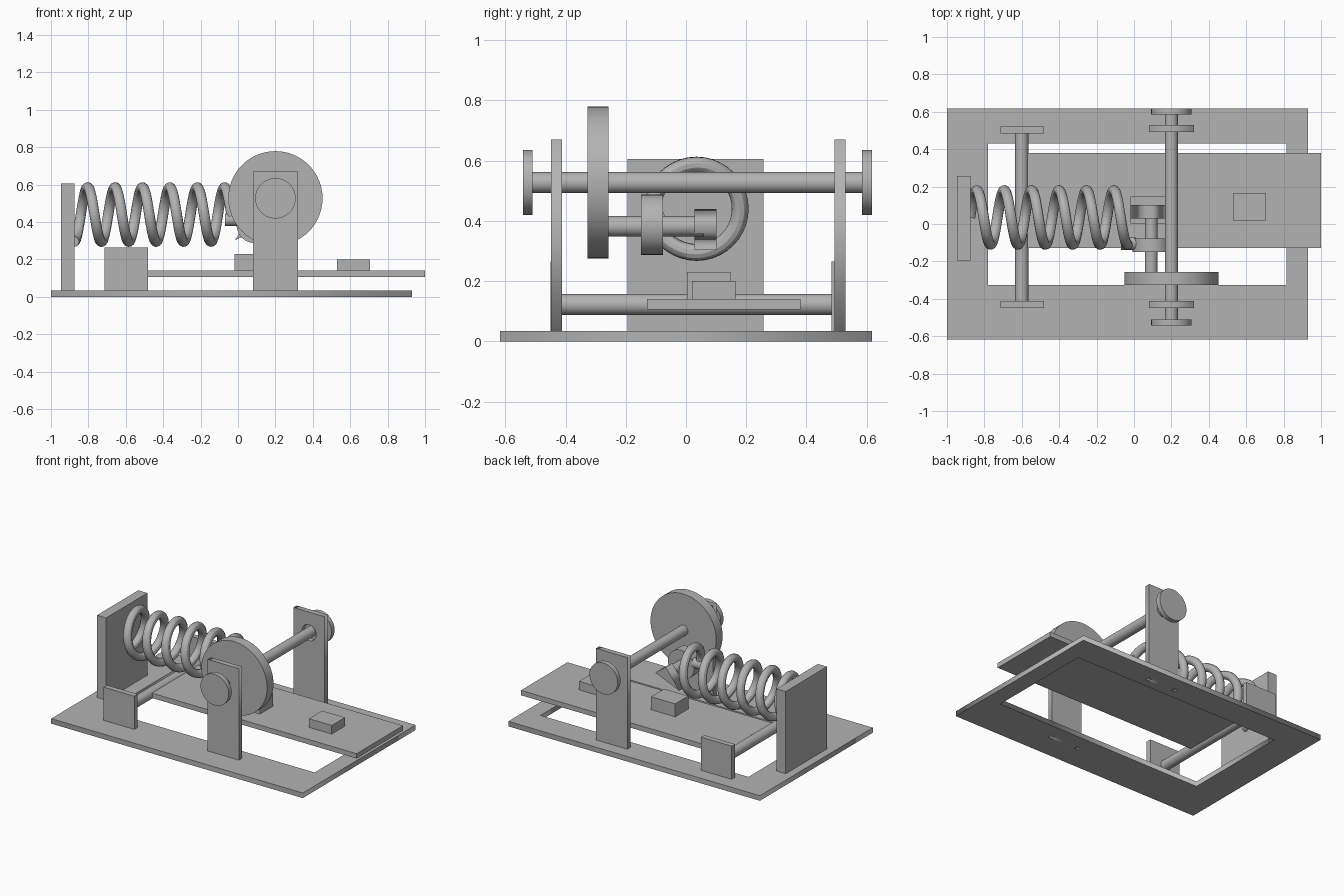
import bpy, bmesh, math
from math import pi, sin, cos

cube = bpy.data.objects.get("Cube")
if cube:
    bpy.data.objects.remove(cube, do_unlink=True)

# Single flat grey
GREY = (0.45, 0.45, 0.45, 1)
grey = bpy.data.materials.new("plain grey")
grey.use_nodes = True
grey.diffuse_color = GREY
grey.node_tree.nodes["Principled BSDF"].inputs["Base Color"].default_value = GREY


def select(ob):
    bpy.ops.object.select_all(action='DESELECT')
    ob.select_set(True)
    bpy.context.view_layer.objects.active = ob


def box(name, x, y, z):
    """Box from (min, max) pairs."""
    bpy.ops.mesh.primitive_cube_add(size=1)
    ob = bpy.context.object
    ob.name = name
    ob.location = [(a + b) / 2 for a, b in (x, y, z)]
    ob.scale = [b - a for a, b in (x, y, z)]
    bpy.ops.object.transform_apply(location=False, rotation=False)
    ob.data.materials.append(grey)
    return ob


def rod(name, radius, x, z, y):
    """Cylinder along y between the pair y."""
    bpy.ops.mesh.primitive_cylinder_add(
        vertices=64, radius=radius, depth=y[1] - y[0],
        location=(x, (y[0] + y[1]) / 2, z), rotation=(pi / 2, 0, 0))
    ob = bpy.context.object
    ob.name = name
    bpy.ops.object.shade_smooth_by_angle()
    ob.data.materials.append(grey)
    return ob


def curve_mesh(name, splines, cyclic, fill='BOTH', dims='2D', extrude=0, bevel=0):
    """Polyline curve turned into a mesh."""
    cu = bpy.data.curves.new(name, 'CURVE')
    cu.dimensions = dims
    if dims == '2D':
        cu.fill_mode = fill
    else:
        cu.fill_mode = 'FULL'
        cu.use_fill_caps = True
        cu.bevel_depth = bevel
        cu.bevel_resolution = 4
    cu.extrude = extrude
    for pts in splines:
        s = cu.splines.new('POLY')
        s.points.add(len(pts) - 1)
        for p, co in zip(s.points, pts):
            p.co = (*co, 0, 1) if len(co) == 2 else (*co, 1)
        s.use_cyclic_u = cyclic
    ob = bpy.data.objects.new(name, cu)
    bpy.context.collection.objects.link(ob)
    select(ob)
    bpy.ops.object.convert(target='MESH')
    ob = bpy.context.object
    ob.name = name
    ob.data.materials.clear()
    ob.data.materials.append(grey)
    return ob


def rect(x0, x1, y0, y1):
    return [(x0, y0), (x1, y0), (x1, y1), (x0, y1)]


# Base frame with rectangular opening
frame = curve_mesh("base_frame",
                   [rect(-1, 0.93, -0.618, 0.618), rect(-0.78, 0.815, -0.325, 0.43)],
                   True, extrude=0.0175)
frame.location.z = 0.0175

# Spring anchor plate
box("anchor_plate", (-0.945, -0.875), (-0.195, 0.257), (0.03, 0.605))

# Low posts and the hinge shaft between them
for side, y in (("front", (-0.45, -0.413)), ("back", (0.483, 0.52))):
    box(side + "_low_post", (-0.715, -0.48), y, (0, 0.265))
rod("hinge_shaft", 0.035, -0.6, 0.122, (-0.43, 0.5))

# Swinging tray with two blocks
box("tray", (-0.6, 1.0), (-0.129, 0.38), (0.106, 0.14))
box("tray_end_block", (0.53, 0.705), (0.02, 0.165), (0.14, 0.2))
box("tray_middle_block", (-0.02, 0.165), (0.003, 0.147), (0.14, 0.23))

# Tall posts with clearance holes, the drive shaft and its end knobs
AX, AZ = 0.2, 0.527
hole = [(AX + 0.055 * cos(i * pi / 24), AZ + 0.055 * sin(i * pi / 24)) for i in range(48)]
for side, y in (("front", -0.43), ("back", 0.511)):
    post = curve_mesh(side + "_tall_post", [rect(0.08, 0.32, 0, 0.67), hole],
                      True, extrude=0.018)
    post.rotation_euler.x = pi / 2
    post.location.y = y
rod("drive_shaft", 0.035, AX, AZ, (-0.53, 0.6))
rod("front_knob", 0.108, AX, AZ, (-0.542, -0.51))
rod("back_knob", 0.108, AX, AZ, (0.585, 0.618))

# Flywheel, crank pin and rod eye
rod("flywheel", 0.252, AX, AZ, (-0.327, -0.257))
rod("crank_pin", 0.034, 0.092, 0.382, (-0.26, 0.06))
rod("rod_eye", 0.1, 0.092, 0.387, (-0.15, -0.077))

# Triangular cam on the end of the pin
cam = curve_mesh("cam", [[(-0.018, 0.303), (0.165, 0.38), (0.085, 0.44)]],
                 True, extrude=0.036)
cam.rotation_euler.x = pi / 2
cam.location.y = 0.065

# Short link between the spring and the rod eye
link = rod("spring_link", 0.034, -0.03, 0.412, (-0.145, -0.065))
link.rotation_euler = (0, pi / 2, 0)

# Coil spring
PITCH, STEPS, TURNS = 0.1465, 40, 5.8
coil = []
for i in range(int(STEPS * TURNS) + 1):
    a = 2 * pi * i / STEPS - pi / 2
    coil.append((-0.877 + PITCH * i / STEPS, 0.035 + 0.145 * cos(a), 0.44 + 0.145 * sin(a)))
spring = curve_mesh("coil_spring", [coil], False, dims='3D', bevel=0.028)
select(spring)
bpy.ops.object.shade_smooth_by_angle()
